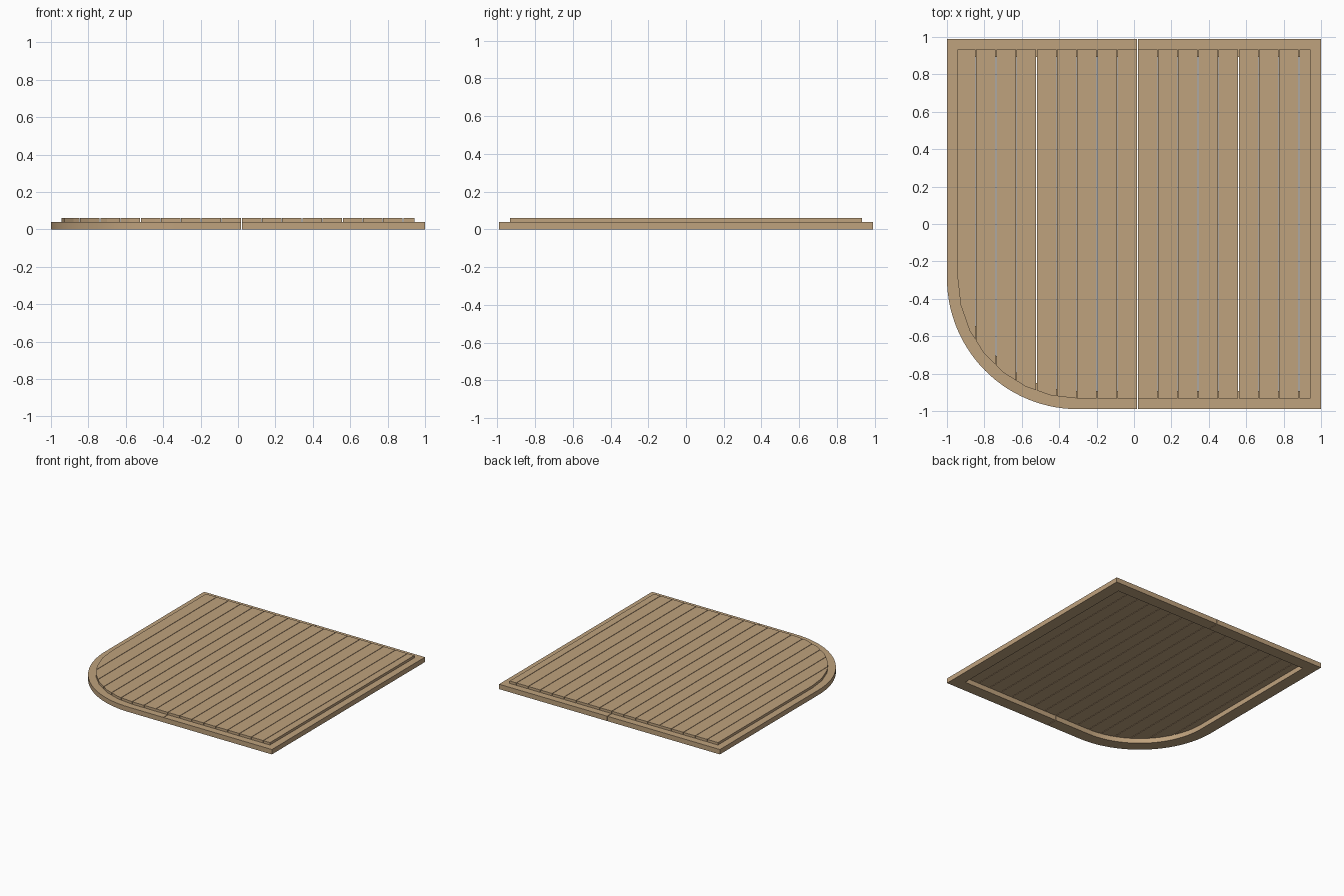
import bpy, bmesh, math

if "Cube" in bpy.data.objects:
    bpy.data.objects.remove(bpy.data.objects["Cube"])

HX, HY, R = 1.0, 0.99, 0.70      # half sizes and radius of the rounded corner
PITCH, GAP, SEAM = 0.108, 0.004, 0.0185

wood = bpy.data.materials.new("light_wood")
wood.diffuse_color = (0.52, 0.36, 0.205, 1)
wood.use_nodes = True
wood.node_tree.nodes["Principled BSDF"].inputs["Base Color"].default_value = wood.diffuse_color


def outline(inset, segs):
    """Square with one rounded corner at front left, moved inward by inset."""
    x, y, r = HX - inset, HY - inset, R - inset
    cx, cy = -HX + R, -HY + R
    pts = [(x, -y), (x, y), (-x, y)]
    for i in range(segs + 1):
        a = math.pi + math.pi / 2 * i / segs
        pts.append((cx + r * math.cos(a), cy + r * math.sin(a)))
    return pts


def keep_between(bm, x0, x1):
    """Trim the flat shape to the strip x0..x1."""
    for x, n in ((x0, -1), (x1, 1)):
        bmesh.ops.bisect_plane(bm, geom=bm.verts[:] + bm.edges[:] + bm.faces[:],
                               plane_co=(x, 0, 0), plane_no=(n, 0, 0), clear_outer=True)


def finish(bm, name, height, smooth=False):
    """Extrude the flat shape upward and make an object of it."""
    res = bmesh.ops.extrude_face_region(bm, geom=bm.faces[:], use_keep_orig=True)
    top = [v for v in res["geom"] if isinstance(v, bmesh.types.BMVert)]
    bmesh.ops.translate(bm, verts=top, vec=(0, 0, height))
    bmesh.ops.recalc_face_normals(bm, faces=bm.faces[:])
    me = bpy.data.meshes.new(name)
    bm.to_mesh(me)
    bm.free()
    me.materials.append(wood)
    ob = bpy.data.objects.new(name, me)
    bpy.context.collection.objects.link(ob)
    if smooth:
        bpy.ops.object.select_all(action='DESELECT')
        ob.select_set(True)
        bpy.context.view_layer.objects.active = ob
        bpy.ops.object.shade_smooth_by_angle(angle=math.radians(30))
    return ob


# supporting frame, in two halves meeting at a narrow seam
for name, x0, x1 in (("frame_left", -2, SEAM - GAP / 2), ("frame_right", SEAM + GAP / 2, 2)):
    bm = bmesh.new()
    outer = [bm.verts.new((x, y, 0)) for x, y in outline(0, 28)]
    inner = [bm.verts.new((x, y, 0)) for x, y in outline(0.097, 28)]
    n = len(outer)
    for i in range(n):
        j = (i + 1) % n
        bm.faces.new((outer[i], outer[j], inner[j], inner[i]))
    keep_between(bm, x0, x1)
    finish(bm, name, 0.04, True)

# deck planks laid on the frame, trimmed to the rounded outline
for k in range(-9, 9):
    x0 = SEAM + k * PITCH + GAP / 2
    bm = bmesh.new()
    bm.faces.new([bm.verts.new((x, y, 0.04)) for x, y in outline(0.057, 7)])
    keep_between(bm, x0, x0 + PITCH - GAP)
    finish(bm, f"plank_{k + 10}", 0.02)
